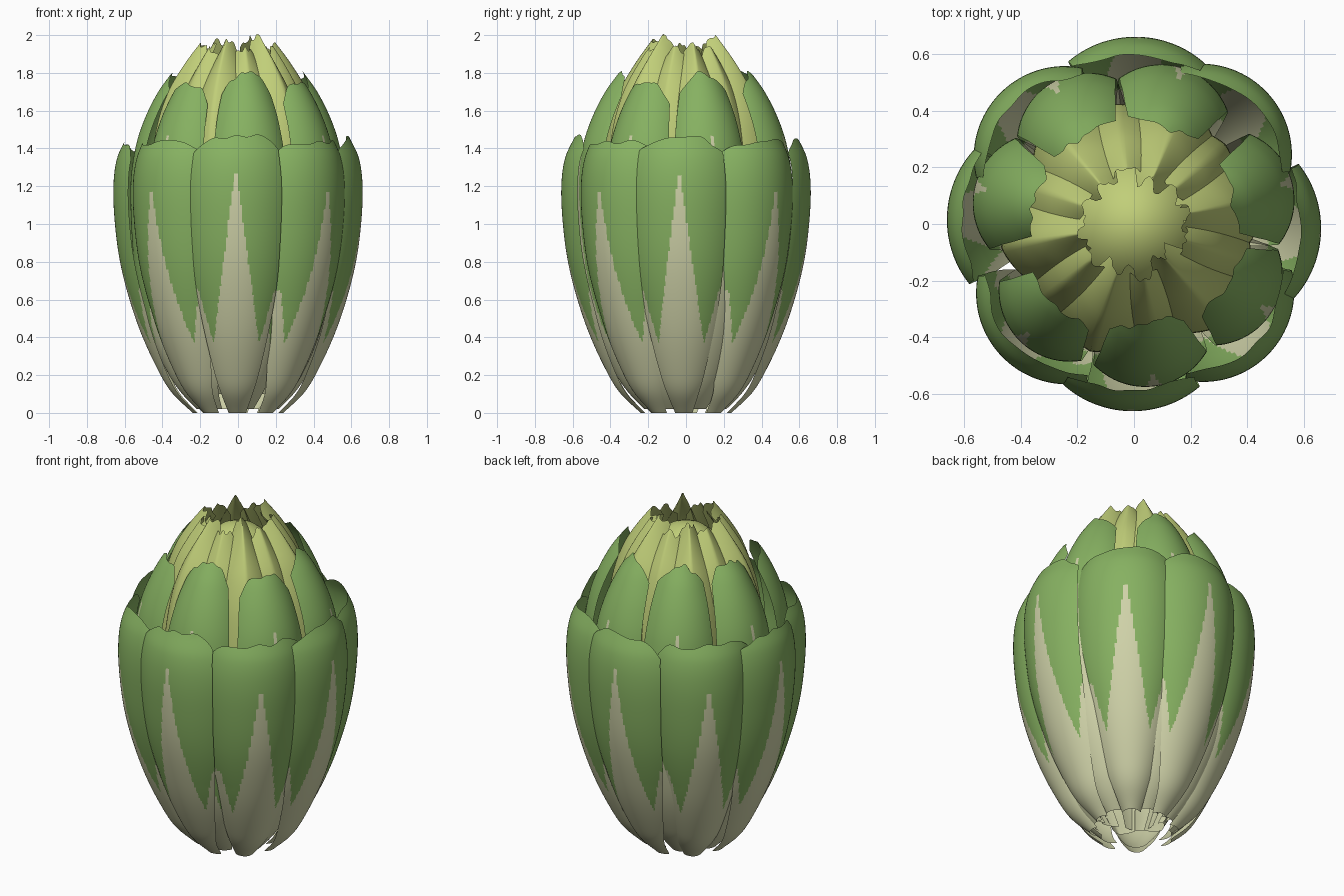
import bpy, math, random

random.seed(4)
old = bpy.data.objects.get("Cube")
if old:
    bpy.data.objects.remove(old, do_unlink=True)


def material(name, rgb):
    mat = bpy.data.materials.new(name)
    mat.use_nodes = True
    mat.diffuse_color = (*rgb, 1)
    mat.node_tree.nodes["Principled BSDF"].inputs["Base Color"].default_value = (*rgb, 1)
    return mat


GREEN = material("leaf green", (0.24, 0.44, 0.12))
WHITE = material("pale stalk", (0.62, 0.64, 0.39))
YELLOW = material("heart yellow", (0.53, 0.62, 0.19))


def along(keys, z):
    """Smooth curve through (position, value) pairs."""
    z = min(max(z, keys[0][0]), keys[-1][0])
    last = len(keys) - 1
    k = 0
    while k < last - 1 and z > keys[k + 1][0]:
        k += 1

    def slope(n):
        (za, a), (zb, b) = keys[max(n - 1, 0)], keys[min(n + 1, last)]
        return (b - a) / (zb - za)

    (z0, a), (z1, b) = keys[k], keys[k + 1]
    h = z1 - z0
    t = (z - z0) / h
    ease = t * t * (3 - 2 * t)
    bend = h * t * (1 - t) * (slope(k) * (1 - t) - slope(k + 1) * t)
    return a + (b - a) * ease + bend


def is_stalk(x, z, rib_top):
    """Tapering midrib plus pale lobes rising along the lower edges."""
    x = abs(x)
    rib = 0.12 * max(0, rib_top - z) / (rib_top - 0.4)
    return z < 0.38 or x < rib or z < min(0.65, 0.38 + 3 * (x - 0.13))


def leaf(name, angle, top, radius, width, cup, power, drop, drop_power,
         rib_top=None, bottom=0.0, rows=80, cols=48):
    """Cupped sheet wrapped round the head, with a ragged upper edge."""
    nicks = [random.uniform(-0.022, 0.012) for _ in range(9)]
    nicks[4] = 0
    ragged = [(k / 4 - 1, n) for k, n in enumerate(nicks)]
    verts, faces, slots = [], [], []
    for j in range(rows + 1):
        for i in range(cols + 1):
            v = 2 * i / cols - 1
            edge = top - drop * abs(v) ** drop_power + along(ragged, v)
            z = bottom + (edge - bottom) * j / rows
            r = along(radius, z)
            a = math.radians(angle) + v * along(width, z) / max(r, 0.2)
            r -= cup * abs(v) ** power * min(1, 0.45 + z)
            verts.append((r * math.cos(a), r * math.sin(a), z))
    for j in range(rows):
        for i in range(cols):
            n = j * (cols + 1) + i
            faces.append((n, n + 1, n + cols + 2, n + cols + 1))
            z = (verts[n][2] + verts[n + cols + 2][2]) / 2
            x = ((2 * i + 1) / cols - 1) * along(width, z)
            slots.append(int(is_stalk(x, z, rib_top) if rib_top else z < 0.75))
    mesh = bpy.data.meshes.new(name)
    mesh.from_pydata(verts, [], faces)
    mesh.materials.append(GREEN if rib_top else YELLOW)
    mesh.materials.append(WHITE)
    mesh.polygons.foreach_set("material_index", slots)
    mesh.shade_smooth()
    obj = bpy.data.objects.new(name, mesh)
    bpy.context.collection.objects.link(obj)


# Outer leaves: four in front, four tucked between them
outer_r = [(0, 0.24), (0.1, 0.345), (0.2, 0.41), (0.4, 0.505), (0.6, 0.575),
           (0.8, 0.625), (1, 0.652), (1.2, 0.66), (1.35, 0.64), (1.47, 0.585)]
outer_w = [(0, 0.05), (0.1, 0.09), (0.2, 0.125), (0.4, 0.18), (0.6, 0.225), (0.8, 0.25),
           (1.2, 0.265), (1.47, 0.235)]
tucked_w = [(z, w * 1.2) for z, w in outer_w]
for k in range(4):
    leaf("outer_leaf", 90 * k - 91 - 2 * (k % 2), 1.47 - 0.012 * k, outer_r, outer_w,
         0.042, 2, 0.08, 4, 1.3)
    leaf("tucked_leaf", 90 * k - 44, 1.44, outer_r, tucked_w,
         0.08, 2, 0.07, 4, 1.22)

# Middle leaves
middle_r = [(0, 0.2), (0.1, 0.3), (0.2, 0.37), (0.4, 0.465), (0.6, 0.525),
            (0.8, 0.56), (1.2, 0.577), (1.4, 0.552), (1.55, 0.505), (1.7, 0.43), (1.81, 0.35)]
middle_w = [(0, 0.06), (0.2, 0.16), (0.4, 0.21), (0.8, 0.23), (1.3, 0.225),
            (1.55, 0.19), (1.7, 0.15), (1.81, 0.11)]
for k, angle in enumerate((-83, -33, 15, 73, 120, 167, -134)):
    leaf("middle_leaf", angle, 1.75 if k in (1, 6) else 1.8, middle_r, middle_w,
         0.06, 2, 0.1, 3, 1.5, bottom=0.02)

# Folded, pointed heart leaves, with a shorter ring set between them
heart_r = [(0.1, 0.23), (0.4, 0.4), (0.8, 0.46), (1.2, 0.475), (1.5, 0.44),
           (1.7, 0.375), (1.85, 0.285), (2, 0.17)]
inner_r = [(z, r * 0.9) for z, r in heart_r]
heart_w = [(0.1, 0.09), (0.6, 0.2), (1.2, 0.23), (1.5, 0.21), (1.7, 0.165),
           (1.85, 0.105), (2, 0.035)]
for k, angle in enumerate((-48, -109, 11, 68, 130, -170)):
    leaf("heart_leaf", angle, 2.0 - 0.02 * (k % 3), heart_r, heart_w,
         0.09, 1.2, 0.06, 1.5, bottom=0.1, rows=60, cols=24)
    leaf("inner_heart_leaf", angle + 30, 1.94, inner_r, heart_w,
         0.06, 1.2, 0.06, 1.5, bottom=0.12, rows=60, cols=24)

# Rounded heart filling the middle
bpy.ops.mesh.primitive_uv_sphere_add(segments=32, ring_count=20, location=(0, 0, 1.3))
heart = bpy.context.object
heart.name = "heart_core"
heart.scale = (0.33, 0.33, 0.6)
heart.data.materials.append(YELLOW)
bpy.ops.object.shade_smooth_by_angle()
